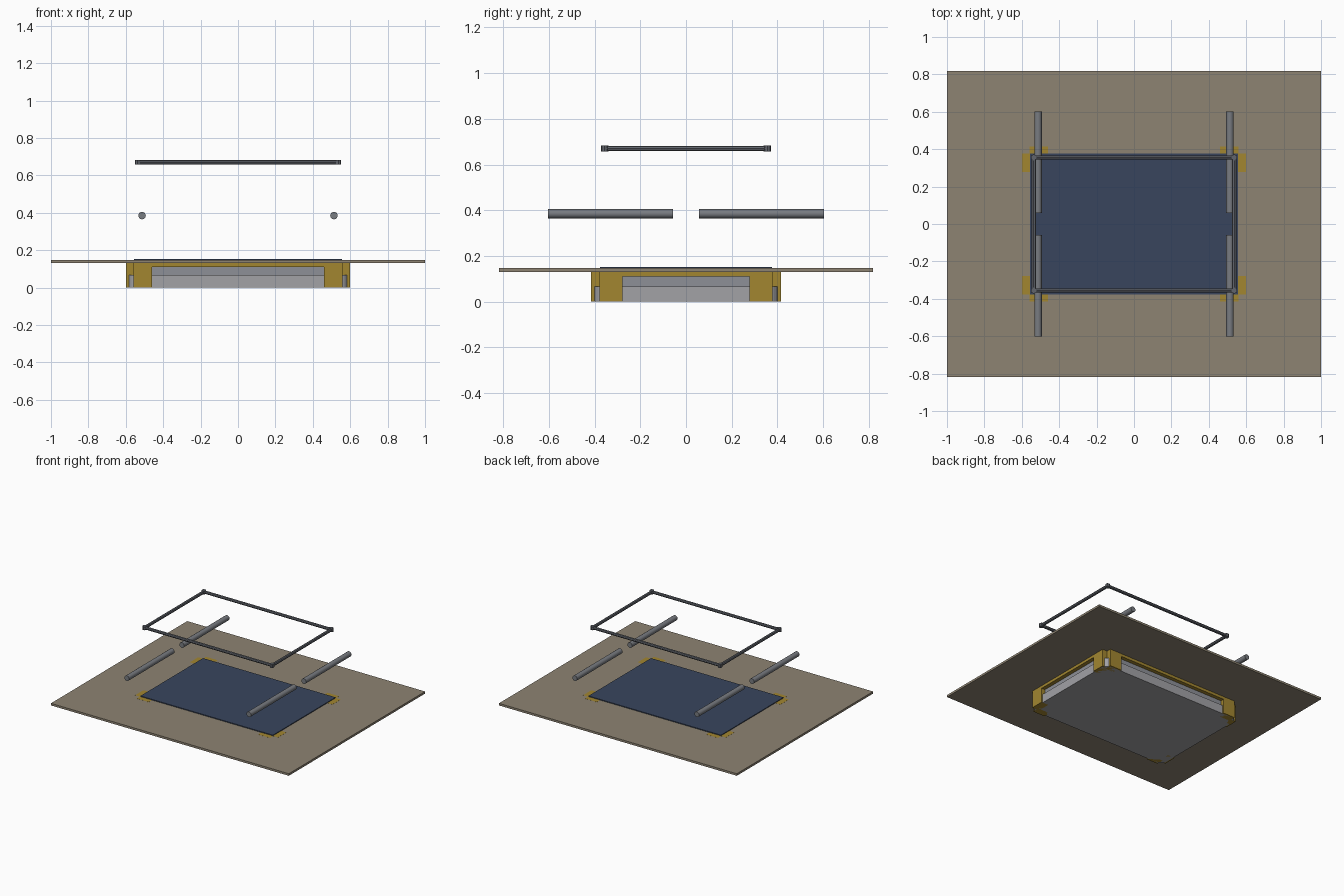
import bpy, bmesh
from math import pi
from mathutils import Matrix

if "Cube" in bpy.data.objects:
    bpy.data.objects.remove(bpy.data.objects["Cube"])


def material(name, r, g, b):
    m = bpy.data.materials.new(name)
    m.diffuse_color = (r, g, b, 1)
    m.use_nodes = True
    m.node_tree.nodes["Principled BSDF"].inputs["Base Color"].default_value = m.diffuse_color
    return m


TAN = material("tan_ground", 0.27, 0.23, 0.17)
NAVY = material("navy_panel", 0.04, 0.06, 0.11)
GOLD = material("gold_paint", 0.36, 0.24, 0.03)
LIGHT = material("light_grey", 0.36, 0.36, 0.38)
MID = material("mid_grey", 0.27, 0.28, 0.31)
STEEL = material("steel", 0.19, 0.20, 0.22)
DARK = material("dark_steel", 0.12, 0.13, 0.15)


def finish(name, bm, mat):
    me = bpy.data.meshes.new(name)
    bm.to_mesh(me)
    bm.free()
    me.materials.append(mat)
    ob = bpy.data.objects.new(name, me)
    bpy.context.collection.objects.link(ob)
    return ob


def add_box(bm, x0, x1, y0, y1, z0, z1):
    mat = (Matrix.Translation(((x0 + x1) / 2, (y0 + y1) / 2, (z0 + z1) / 2))
           @ Matrix.Diagonal((x1 - x0, y1 - y0, z1 - z0, 1)))
    return bmesh.ops.create_cube(bm, size=1, matrix=mat)["verts"]


def slab(name, hx, hy, z0, z1, mat, corner=0):
    """Centred slab, optionally with rounded vertical corners."""
    bm = bmesh.new()
    add_box(bm, -hx, hx, -hy, hy, z0, z1)
    if corner:
        edges = [e for e in bm.edges
                 if abs(e.verts[0].co.z - e.verts[1].co.z) > 1e-4]
        bmesh.ops.bevel(bm, geom=edges, offset=corner, segments=5,
                        profile=0.5, affect='EDGES')
    return finish(name, bm, mat)


def add_rod(bm, axis, center, radius, length, sides):
    rot = {"x": Matrix.Rotation(pi / 2, 4, "Y"),
           "y": Matrix.Rotation(pi / 2, 4, "X"),
           "z": Matrix.Identity(4)}[axis]
    bmesh.ops.create_cone(bm, cap_ends=True, segments=sides, radius1=radius,
                          radius2=radius, depth=length,
                          matrix=Matrix.Translation(center) @ rot)


# Ground sheet and the dark panel lying on it
slab("ground_sheet", 1.0, 0.818, 0.131, 0.147, TAN)
slab("dark_panel", 0.557, 0.376, 0.146, 0.153, NAVY)

# Stepped base under the sheet
slab("base_lower", 0.59, 0.404, 0.0, 0.066, LIGHT, 0.05)
slab("base_upper", 0.57, 0.386, 0.066, 0.112, MID, 0.04)

# Gold deck (cross-shaped, so its corners are notched) with eight legs
bm = bmesh.new()
add_box(bm, -0.60, 0.60, -0.378, 0.378, 0.11, 0.131)
add_box(bm, -0.56, 0.56, -0.415, 0.415, 0.11, 0.131)
for sx in (-1, 1):
    for sy in (-1, 1):
        xs = sorted((sx * 0.46, sx * 0.56))
        ys = sorted((sy * 0.36, sy * 0.415))
        add_box(bm, *xs, *ys, 0.0, 0.1475)
        xs = sorted((sx * 0.54, sx * 0.60))
        ys = sorted((sy * 0.278, sy * 0.378))
        add_box(bm, *xs, *ys, 0.0, 0.1475)
finish("gold_frame", bm, GOLD)

# Four floating horizontal rods
for sx, side in ((-1, "left"), (1, "right")):
    for sy, end in ((-1, "front"), (1, "back")):
        bm = bmesh.new()
        add_rod(bm, "y", (sx * 0.513, sy * 0.33, 0.385), 0.02, 0.545, 16)
        ob = finish(f"rod_{end}_{side}", bm, STEEL)
        for p in ob.data.polygons:
            p.use_smooth = len(p.vertices) == 4

# Upper rectangular frame with corner joints
bm = bmesh.new()
for s in (-1, 1):
    add_rod(bm, "x", (0, s * 0.356, 0.67), 0.0115, 1.07, 8)
    add_rod(bm, "y", (s * 0.536, 0, 0.67), 0.0115, 0.71, 8)
    for t in (-1, 1):
        add_rod(bm, "z", (s * 0.536, t * 0.356, 0.67), 0.016, 0.026, 8)
finish("upper_frame", bm, DARK)
